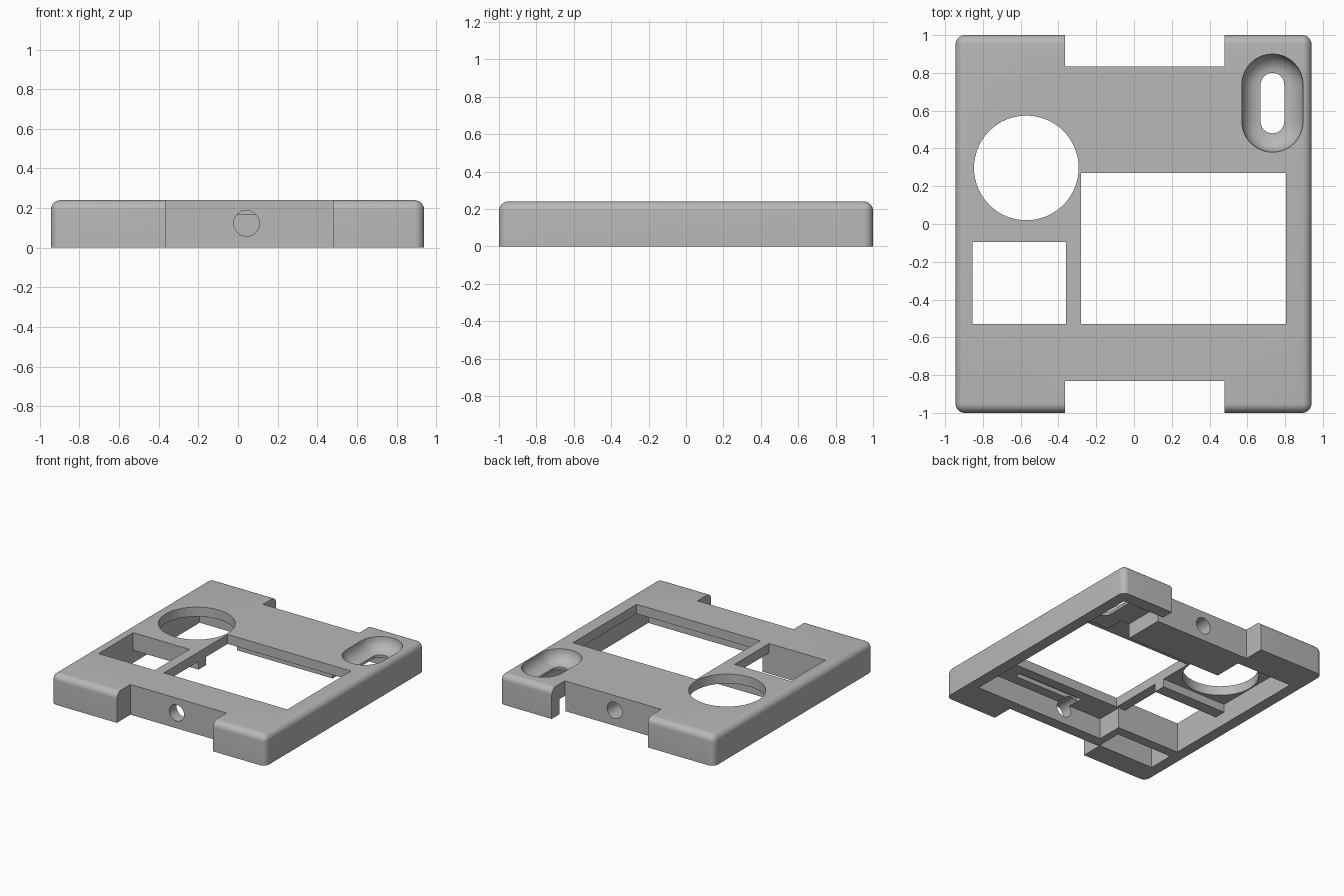
import bpy, bmesh, math
from mathutils import Matrix

if "Cube" in bpy.data.objects:
    bpy.data.objects.remove(bpy.data.objects["Cube"], do_unlink=True)

TOP, ROOF = 0.24, 0.165   # outer top and underside of the top plate

grey = bpy.data.materials.new("plain_grey")
grey.use_nodes = True
COLOUR = (0.48, 0.48, 0.48, 1)
grey.diffuse_color = COLOUR
grey.node_tree.nodes["Principled BSDF"].inputs["Base Color"].default_value = COLOUR


def make_object(name, bm):
    bmesh.ops.recalc_face_normals(bm, faces=bm.faces)
    mesh = bpy.data.meshes.new(name)
    bm.to_mesh(mesh)
    bm.free()
    mesh.materials.append(grey)
    obj = bpy.data.objects.new(name, mesh)
    bpy.context.collection.objects.link(obj)
    return obj


def box_mesh(x0, x1, y0, y1, z0, z1):
    bm = bmesh.new()
    bmesh.ops.create_cube(bm, size=1)
    for v in bm.verts:
        v.co = (x1 if v.co.x > 0 else x0, y1 if v.co.y > 0 else y0, z1 if v.co.z > 0 else z0)
    return bm


def box(name, *bounds):
    return make_object(name, box_mesh(*bounds))


def cylinder(name, radius, depth, matrix):
    bm = bmesh.new()
    bmesh.ops.create_cone(bm, cap_ends=True, segments=64, radius1=radius,
                          radius2=radius, depth=depth, matrix=matrix)
    return make_object(name, bm)


def combine(target, tool, operation="DIFFERENCE"):
    mod = target.modifiers.new(tool.name, "BOOLEAN")
    mod.operation, mod.object, mod.solver = operation, tool, "EXACT"
    bpy.context.view_layer.objects.active = target
    bpy.ops.object.modifier_apply(modifier=mod.name)
    bpy.data.objects.remove(tool, do_unlink=True)


# Outer block with rounded upright and top edges
bm = box_mesh(-0.945, 0.94, -1, 1, 0, TOP)
edges = [e for e in bm.edges if max(v.co.z for v in e.verts) > 0.1]
bmesh.ops.bevel(bm, geom=edges, offset=0.05, segments=8, profile=0.5, affect="EDGES")
frame = make_object("cover_frame", bm)

# Hollow underside and end notches
for name, bounds in {
    "main_cavity": (-0.3, 0.85, -0.74, 0.51, -0.1, ROOF),
    "left_cavity": (-0.855, -0.29, -0.53, 0.51, -0.1, ROOF),
    "rear_left_cavity": (-0.855, -0.365, 0.5, 0.74, -0.1, ROOF),
    "rear_right_cavity": (0.475, 0.85, 0.5, 0.9, -0.1, 0.12),
    "front_pocket": (-0.855, -0.36, -0.82, -0.61, -0.1, ROOF),
    "plate_groove": (-0.01, 0.57, -0.66, -0.61, 0.1, 0.2),
    "rear_notch": (-0.365, 0.48, 0.835, 1.1, -0.1, 0.4),
    "front_notch": (-0.365, 0.48, -1.1, -0.83, -0.1, 0.4),
}.items():
    combine(frame, box(name, *bounds))

# Ledge beside the round hole and pad under the dished slot
combine(frame, box("ledge", -0.88, -0.28, -0.095, 0.0, 0.1, 0.2), "UNION")
combine(frame, box("slot_pad", 0.55, 0.88, 0.36, 0.6, 0.12, 0.2), "UNION")

# Openings through the top plate
combine(frame, box("large_window", -0.28, 0.805, -0.53, 0.27, -0.1, 0.4))
combine(frame, box("small_window", -0.855, -0.36, -0.53, -0.095, -0.1, 0.4))
combine(frame, cylinder("round_opening", 0.277, 1, Matrix.Translation((-0.57, 0.297, 0.2))))

# Fixing holes in the two notch walls
turn = Matrix.Rotation(math.pi / 2, 4, "X")
for y, depth in ((0.78, 0.3), (-0.8, 0.3)):
    combine(frame, cylinder("fixing_hole", 0.065, depth,
                            Matrix.Translation((0.043, y, 0.123)) @ turn))

# Dished slot: stadium rings following a concave quarter circle
profile = [(0.0625, -0.1)]
for i in range(9):
    a = math.pi / 2 * (1 - i / 8)
    profile.append((0.0625 + 0.1 * math.cos(a), TOP - 0.1 * math.sin(a)))
profile.append((0.1625, 0.4))
bm = bmesh.new()
rings = []
for radius, z in profile:
    ring = []
    for end in (0, 1):
        for k in range(17):
            a = math.pi * (end + k / 16)
            shift = 0.0975 if end == 0 else -0.0975
            ring.append(bm.verts.new((0.733 + radius * math.cos(a),
                                      0.64 + shift + radius * math.sin(a), z)))
    rings.append(ring)
for low, high in zip(rings, rings[1:]):
    for k in range(len(low)):
        n = (k + 1) % len(low)
        bm.faces.new((low[k], low[n], high[n], high[k]))
bm.faces.new(rings[0])
bm.faces.new(rings[-1])
combine(frame, make_object("dished_slot", bm))

# Smooth rounded areas, keep hard edges
bpy.ops.object.select_all(action="DESELECT")
frame.select_set(True)
bpy.context.view_layer.objects.active = frame
bpy.ops.object.shade_smooth_by_angle(angle=math.radians(30))
